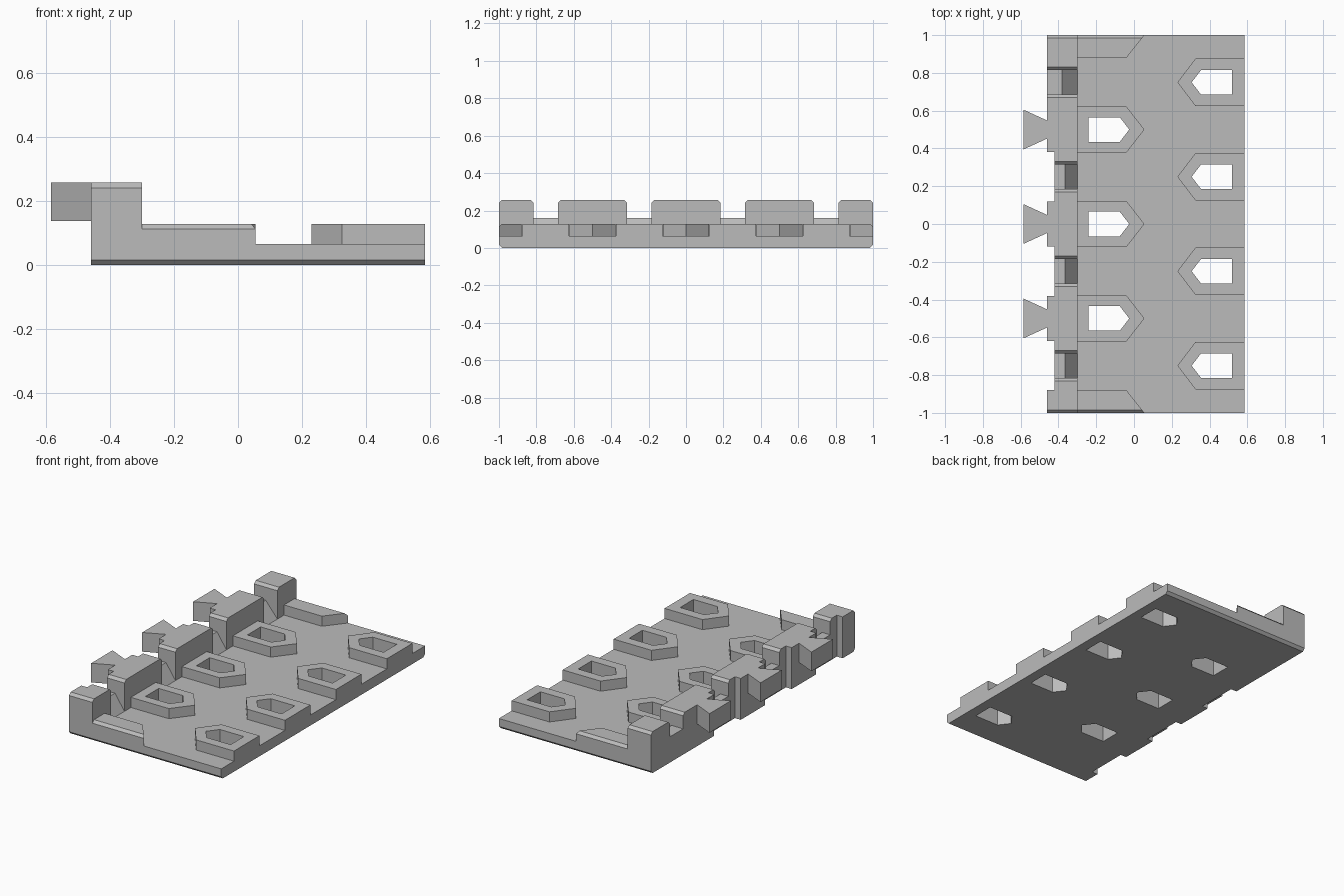
import bpy
import bmesh

cube = bpy.data.objects.get("Cube")
if cube:
    bpy.data.objects.remove(cube, do_unlink=True)

# One plain grey material
grey = bpy.data.materials.new("plain grey")
grey.use_nodes = True
grey.diffuse_color = (0.5, 0.5, 0.5, 1)
grey.node_tree.nodes["Principled BSDF"].inputs["Base Color"].default_value = (0.5, 0.5, 0.5, 1)

LEFT, RIGHT, STEP = -0.46, 0.585, -0.30   # back wall, open side, front of the posts
RECESS = -0.42                            # set-back part of the back wall
PLATE, PAD, RAMP, TOP = 0.065, 0.128, 0.16, 0.257
CHAMFER = 0.016
SLOTS = (0.75, 0.25, -0.25, -0.75)
POSTS = (0.5, 0.0, -0.5)
SLOT_HALF = 0.065


def add_prism(bm, outline, low, high, axis="z"):
    """Extrude a flat outline along z, or an x-z outline along y."""
    def place(p, h):
        return (p[0], p[1], h) if axis == "z" else (p[0], h, p[1])
    face = bm.faces.new([bm.verts.new(place(p, low)) for p in outline])
    made = bmesh.ops.extrude_face_region(bm, geom=[face])["geom"]
    for v in made:
        if isinstance(v, bmesh.types.BMVert):
            v.co[2 if axis == "z" else 1] = high


def build(name, prisms, chamfer_rule=None):
    bm = bmesh.new()
    for prism in prisms:
        add_prism(bm, *prism)
    bmesh.ops.recalc_face_normals(bm, faces=bm.faces[:])
    if chamfer_rule:
        edges = [e for e in bm.edges if all(chamfer_rule(v.co) for v in e.verts)
                 and abs(e.verts[0].co.y - e.verts[1].co.y) < 1e-4]
        bmesh.ops.bevel(bm, geom=edges, offset=CHAMFER, segments=1, affect="EDGES")
    mesh = bpy.data.meshes.new(name)
    bm.to_mesh(mesh)
    bm.free()
    mesh.materials.append(grey)
    obj = bpy.data.objects.new(name, mesh)
    bpy.context.collection.objects.link(obj)
    return obj


def arrow(flat, shoulder, tip, y, half):
    return [(flat, y - half), (shoulder, y - half), (tip, y),
            (shoulder, y + half), (flat, y + half)]


def back_wall(y0, y1):
    """Points down the stepped back wall, from y1 to y0."""
    points, cuts = [], [0.38, 0.12, -0.12, -0.38, -0.62, -0.88]
    levels = [LEFT, RECESS] * 3 + [LEFT]
    bounds = [1.0] + cuts + [-1.0]
    for level, top, bottom in zip(levels, bounds, bounds[1:]):
        a, b = min(top, y1), max(bottom, y0)
        if a > b:
            points += [(level, a), (level, b)]
    return points


# Cutter for the pointed through holes
holes = [(arrow(0.52, 0.355, 0.305, y, 0.065), -0.1, 0.4) for y in SLOTS]
holes += [(arrow(-0.24, -0.075, -0.025, y, 0.065), -0.1, 0.4) for y in POSTS]
cutter = build("hole_cutter", holes)
cutter.hide_render = True


def cut_holes(obj):
    mod = obj.modifiers.new("holes", "BOOLEAN")
    mod.object = cutter
    mod.operation = "DIFFERENCE"
    mod.solver = "EXACT"
    graph = bpy.context.evaluated_depsgraph_get()
    mesh = bpy.data.meshes.new_from_object(obj.evaluated_get(graph))
    obj.modifiers.clear()
    obj.data = mesh


# Base plate with chamfered lower ends
outline = back_wall(-1, 1) + [(RIGHT, -1), (RIGHT, 1)]
plate = build("base_plate", [(outline, 0, PLATE)],
              lambda c: c.z < 0.001 and abs(c.y) > 0.999)
cut_holes(plate)

# Raised pointed pads around the holes
for i, y in enumerate(SLOTS):
    cut_holes(build(f"open_side_pad_{i + 1}",
                    [(arrow(RIGHT, 0.325, 0.23, y, 0.125), PLATE, PAD)]))
for i, y in enumerate(POSTS):
    cut_holes(build(f"post_side_pad_{i + 1}",
                    [(arrow(STEP, -0.04, 0.055, y, 0.122), PLATE, PAD)]))

# Half pads at both ends
for side, name in ((1, "back"), (-1, "front")):
    half = [(STEP, side), (0.055, side), (-0.04, side * 0.88), (STEP, side * 0.88)]
    build(f"{name}_half_pad", [(half, PLATE, PAD)],
          lambda c: c.z > PAD - 0.001 and abs(c.y) > 0.999)

# Tall posts with chamfered tops between the slots
limits = [1.0] + [y + s * SLOT_HALF for y in SLOTS for s in (1, -1)] + [-1.0]
for i in range(0, len(limits), 2):
    y1, y0 = limits[i], limits[i + 1]
    outline = back_wall(y0, y1) + [(STEP, y0), (STEP, y1)]
    build(f"post_{i // 2 + 1}", [(outline, PLATE, TOP)],
          lambda c: c.z > TOP - 0.001 and min(abs(c.y - y0), abs(c.y - y1)) < 0.001)

# Sloped ramps filling the slots between posts
for i, y in enumerate(SLOTS):
    back, crest = (LEFT, -0.38) if i == 0 else (RECESS, -0.365)
    profile = [(back, PLATE), (STEP, PLATE), (crest, RAMP), (back, RAMP)]
    build(f"slot_ramp_{i + 1}", [(profile, y - SLOT_HALF, y + SLOT_HALF, "y")])

# Flared dovetail connectors on the back wall
for i, y in enumerate(POSTS):
    tail = [(-0.585, y + 0.105), (-0.585, y - 0.105), (LEFT, y - 0.048), (LEFT, y + 0.048)]
    build(f"dovetail_{i + 1}", [(tail, 0.138, TOP)])

bpy.data.objects.remove(cutter, do_unlink=True)
